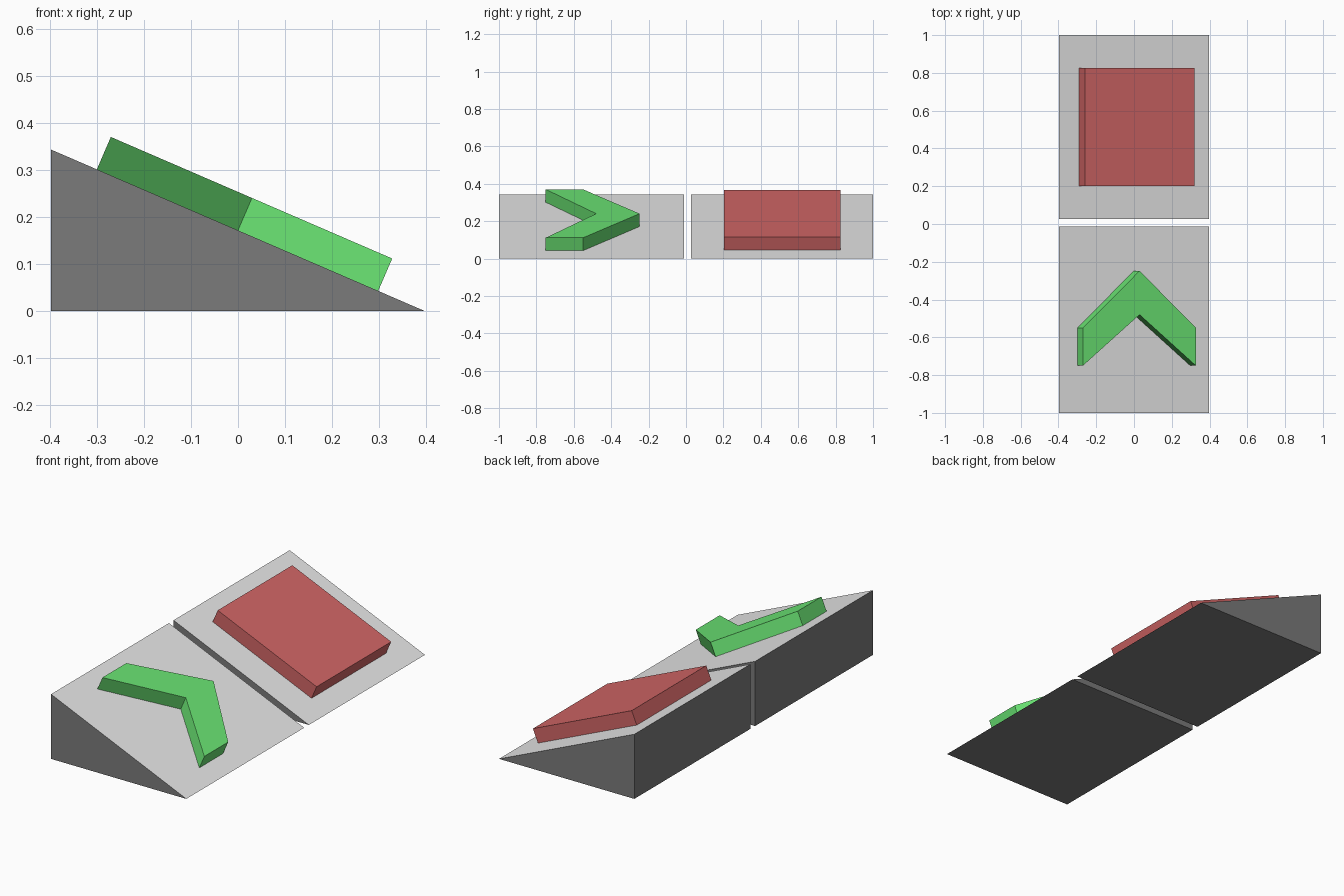
import bpy, bmesh
from mathutils import Vector

if "Cube" in bpy.data.objects:
    bpy.data.objects.remove(bpy.data.objects["Cube"])

X0, X1, H = -0.397, 0.397, 0.343          # ramp extent and height
SLOPE = H / (X1 - X0)
NORMAL = Vector((SLOPE, 0, 1)).normalized()


def material(name, srgb):
    m = bpy.data.materials.new(name)
    m.diffuse_color = (*[((c + 0.055) / 1.055) ** 2.4 for c in srgb], 1)
    m.use_nodes = True
    m.node_tree.nodes["Principled BSDF"].inputs["Base Color"].default_value = m.diffuse_color
    return m


def prism(name, outline, offset, *mats):
    """Extrude a flat outline; a second material goes on upward faces."""
    bm = bmesh.new()
    face = bm.faces.new([bm.verts.new(p) for p in outline])
    top = bmesh.ops.extrude_face_region(bm, geom=[face], use_keep_orig=True)
    verts = [v for v in top["geom"] if isinstance(v, bmesh.types.BMVert)]
    bmesh.ops.translate(bm, verts=verts, vec=offset)
    bmesh.ops.recalc_face_normals(bm, faces=bm.faces)
    if len(mats) > 1:
        bm.normal_update()
        for f in bm.faces:
            f.material_index = int(f.normal.z > 0.5)
    mesh = bpy.data.meshes.new(name)
    for m in mats:
        mesh.materials.append(m)
    bm.to_mesh(mesh)
    bm.free()
    bpy.context.collection.objects.link(bpy.data.objects.new(name, mesh))


def on_slope(points):
    return [(x, y, (X1 - x) * SLOPE) for x, y in points]


dark = material("dark grey", (0.48, 0.48, 0.48))
light = material("light grey", (0.905, 0.905, 0.905))
green = material("green", (0.415, 0.89, 0.45))
red = material("red", (0.82, 0.40, 0.40))

# Two dark wedge ramps with light slopes and a narrow gap
for name, y0, y1 in (("front_ramp", -1.0, -0.012), ("back_ramp", 0.027, 1.0)):
    prism(name, [(X0, y0, 0), (X1, y0, 0), (X0, y0, H)], Vector((0, y1 - y0, 0)), dark, light)

# Raised chevron and square plate, lying on the slopes
chevron = [(-0.3, -0.75), (-0.3, -0.55), (0, -0.248), (0.298, -0.55), (0.298, -0.75), (0, -0.48)]
square = [(-0.29, 0.202), (0.29, 0.202), (0.29, 0.827), (-0.29, 0.827)]
prism("chevron_marker", on_slope(chevron), NORMAL * 0.075, green)
prism("square_marker", on_slope(square), NORMAL * 0.075, red)
